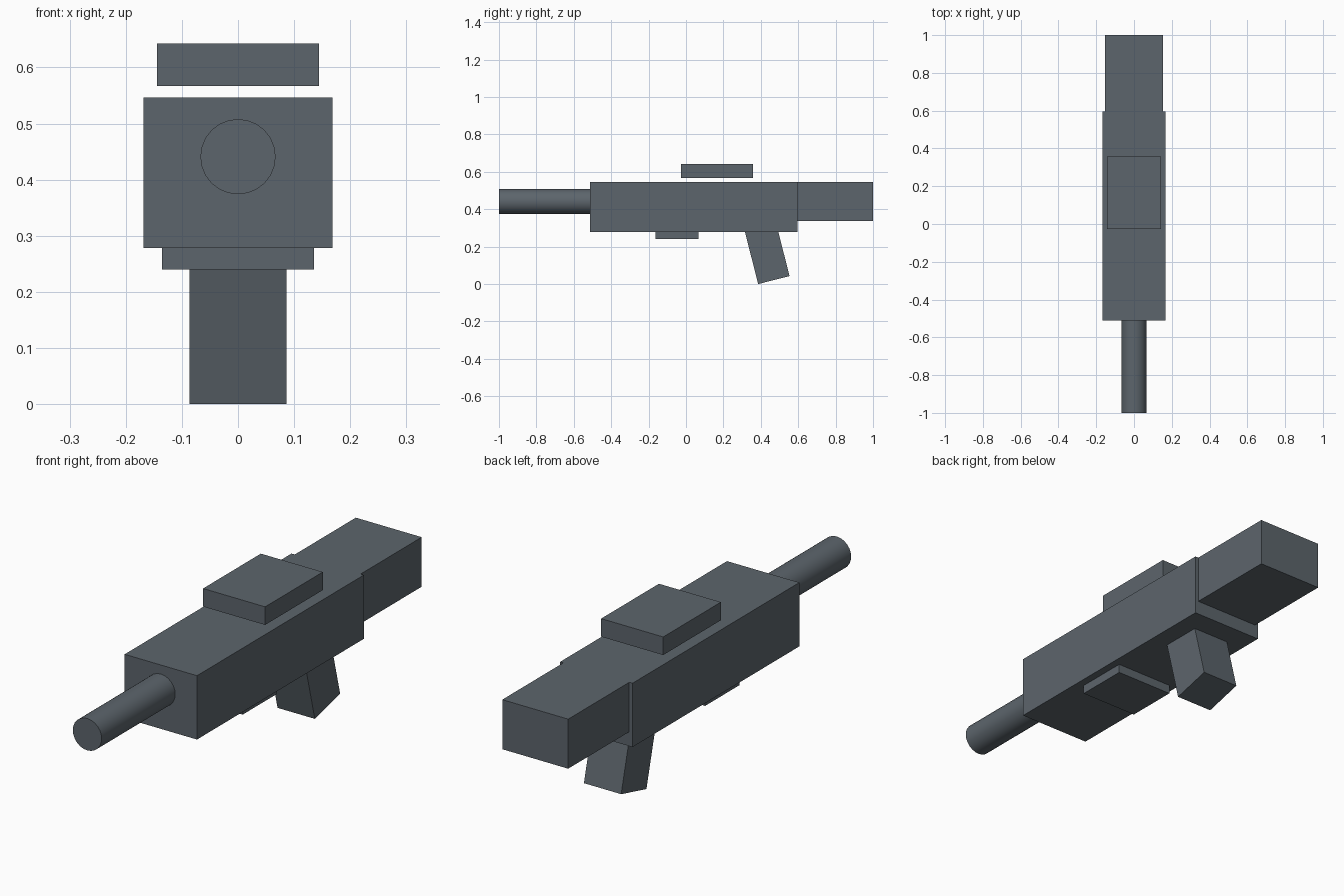
import bpy, math
from mathutils import Matrix, Vector

if "Cube" in bpy.data.objects:
    bpy.data.objects.remove(bpy.data.objects["Cube"])

metal = bpy.data.materials.new("dark_grey")
metal.diffuse_color = (0.108, 0.13, 0.15, 1)
metal.use_nodes = True
metal.node_tree.nodes["Principled BSDF"].inputs["Base Color"].default_value = metal.diffuse_color


def box(name, x, y, z):
    """Box from half width x and (min, max) ranges in y and z."""
    bpy.ops.mesh.primitive_cube_add(size=1)
    o = bpy.context.object
    o.name = name
    o.data.transform(Matrix.Translation((0, sum(y) / 2, sum(z) / 2))
                     @ Matrix.Diagonal((2 * x, y[1] - y[0], z[1] - z[0], 1)))
    o.data.materials.append(metal)
    return o


# Body, stock, top sight block and underside pad
box("body", 0.168, (-0.512, 0.595), (0.278, 0.546))
box("stock", 0.153, (0.595, 1.0), (0.338, 0.546))
box("sight_block", 0.144, (-0.026, 0.357), (0.567, 0.643))
box("fore_pad", 0.135, (-0.162, 0.066), (0.24, 0.278))

# Pistol grip: box pivoted at its lower front corner, leaning back
grip = box("grip", 0.0865, (0, 0.173), (0, 0.305))
grip.data.transform(Matrix.Translation((0, 0.386, 0.0))
                    @ Matrix.Rotation(math.radians(14.3), 4, 'X'))

# Barrel
bpy.ops.mesh.primitive_cylinder_add(vertices=24, radius=0.067, depth=0.488,
                                    location=(0, -0.756, 0.441),
                                    rotation=(math.pi / 2, 0, 0))
barrel = bpy.context.object
barrel.name = "barrel"
barrel.data.materials.append(metal)
bpy.ops.object.shade_smooth_by_angle(angle=math.radians(30))
